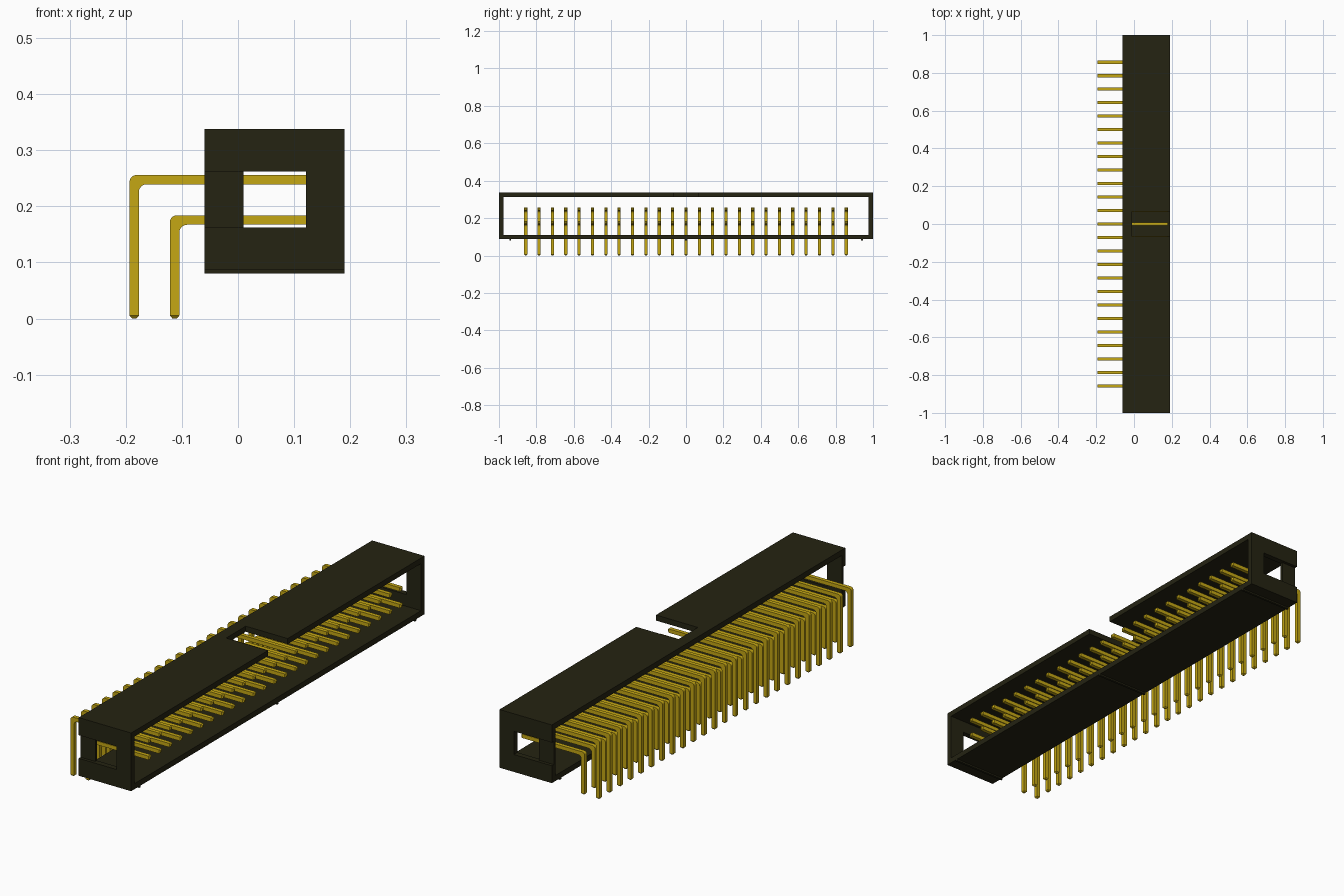
import bpy, bmesh, math

default = bpy.data.objects.get("Cube")
if default:
    bpy.data.objects.remove(default, do_unlink=True)


def material(name, rgb):
    m = bpy.data.materials.new(name)
    m.use_nodes = True
    m.diffuse_color = (*rgb, 1)
    bsdf = m.node_tree.nodes["Principled BSDF"]
    bsdf.inputs["Base Color"].default_value = (*rgb, 1)
    bsdf.inputs["Roughness"].default_value = 0.6
    return m


BLACK = material("dark plastic", (0.018, 0.017, 0.006))
GOLD = material("gold metal", (0.56, 0.39, 0.007))


def link(name, bm, mat):
    bmesh.ops.recalc_face_normals(bm, faces=bm.faces)
    me = bpy.data.meshes.new(name)
    bm.to_mesh(me)
    bm.free()
    me.materials.append(mat)
    ob = bpy.data.objects.new(name, me)
    bpy.context.collection.objects.link(ob)
    return ob


def box(name, xs, ys, zs, mat=BLACK):
    bm = bmesh.new()
    bmesh.ops.create_cube(bm, size=1)
    for v in bm.verts:
        for i, (a, b) in enumerate((xs, ys, zs)):
            v.co[i] = a if v.co[i] < 0 else b
    return link(name, bm, mat)


# Shroud: block with a tunnel, a key slot in the top and windows in the ends
X0, X1, Z0, Z1, WALL = -0.06, 0.19, 0.087, 0.338, 0.024
shroud = box("shroud", (X0, X1), (-1, 1), (Z0, Z1))
cutters = [
    box("tunnel_cutter", (X0 - 0.1, X1 + 0.1), (-1 + WALL, 1 - WALL),
        (Z0 + WALL, Z1 - WALL)),
    box("key_slot_cutter", (-0.01, X1 + 0.1), (-0.067, 0.067), (0.25, 0.5)),
    box("window_cutter", (0.01, 0.121), (-1.2, 1.2), (0.162, 0.262)),
]
for s in (-1, 1):
    # shallow groove leading from the window to the rear edge
    cutters.append(box("groove_cutter", (X0 - 0.1, 0.05),
                       sorted((s * 0.987, s * 1.2)), (0.162, 0.262)))
bpy.context.view_layer.objects.active = shroud
for c in cutters:
    mod = shroud.modifiers.new(c.name, 'BOOLEAN')
    mod.operation = 'DIFFERENCE'
    mod.solver = 'EXACT'
    mod.object = c
    bpy.ops.object.modifier_apply(modifier=mod.name)
for c in cutters:
    bpy.data.objects.remove(c, do_unlink=True)

# Thin standoff ribs under the shroud
for label, y in (("front", -0.94), ("middle", 0), ("back", 0.94)):
    box(label + "_rib", (X0, X1), (y - 0.005, y + 0.005), (0.08, Z0 + 0.005))


# Bent square pins with tapered tips, lofted from rectangular sections
def pin_row(name, x_leg, z_arm):
    h, tip, x_end = 0.0083, 0.005, 0.183
    ro, ri = 0.012, 0.014
    sections = []                       # (outer xz, inner xz, half width)

    def add(outer, inner, w=h):
        sections.append((outer, inner, w))

    k = h * 0.45
    add((x_leg - k, 0), (x_leg + k, 0), k)
    add((x_leg - h, tip), (x_leg + h, tip))
    for i in range(6):
        a = math.pi / 2 * i / 5
        c, s = math.cos(a), math.sin(a)
        add((x_leg - h + ro * (1 - c), z_arm + h - ro * (1 - s)),
            (x_leg + h + ri * (1 - c), z_arm - h - ri * (1 - s)))
    add((x_end - tip, z_arm + h), (x_end - tip, z_arm - h))
    add((x_end, z_arm + k), (x_end, z_arm - k), k)

    first, pitch, count = -0.857, 0.0714, 25
    bm = bmesh.new()
    rings = []
    for (ox, oz), (ix, iz), w in sections:
        rings.append([bm.verts.new(p) for p in (
            (ox, first - w, oz), (ox, first + w, oz),
            (ix, first + w, iz), (ix, first - w, iz))])
    for a, b in zip(rings, rings[1:]):
        for i in range(4):
            j = (i + 1) % 4
            bm.faces.new((a[i], a[j], b[j], b[i]))
    bm.faces.new(rings[0])
    bm.faces.new(rings[-1])
    ob = link(name, bm, GOLD)
    arr = ob.modifiers.new("row", 'ARRAY')
    arr.count = count
    arr.use_relative_offset = False
    arr.use_constant_offset = True
    arr.constant_offset_displace = (0, pitch, 0)


pin_row("upper_pins", -0.185, 0.2475)
pin_row("lower_pins", -0.113, 0.1755)
